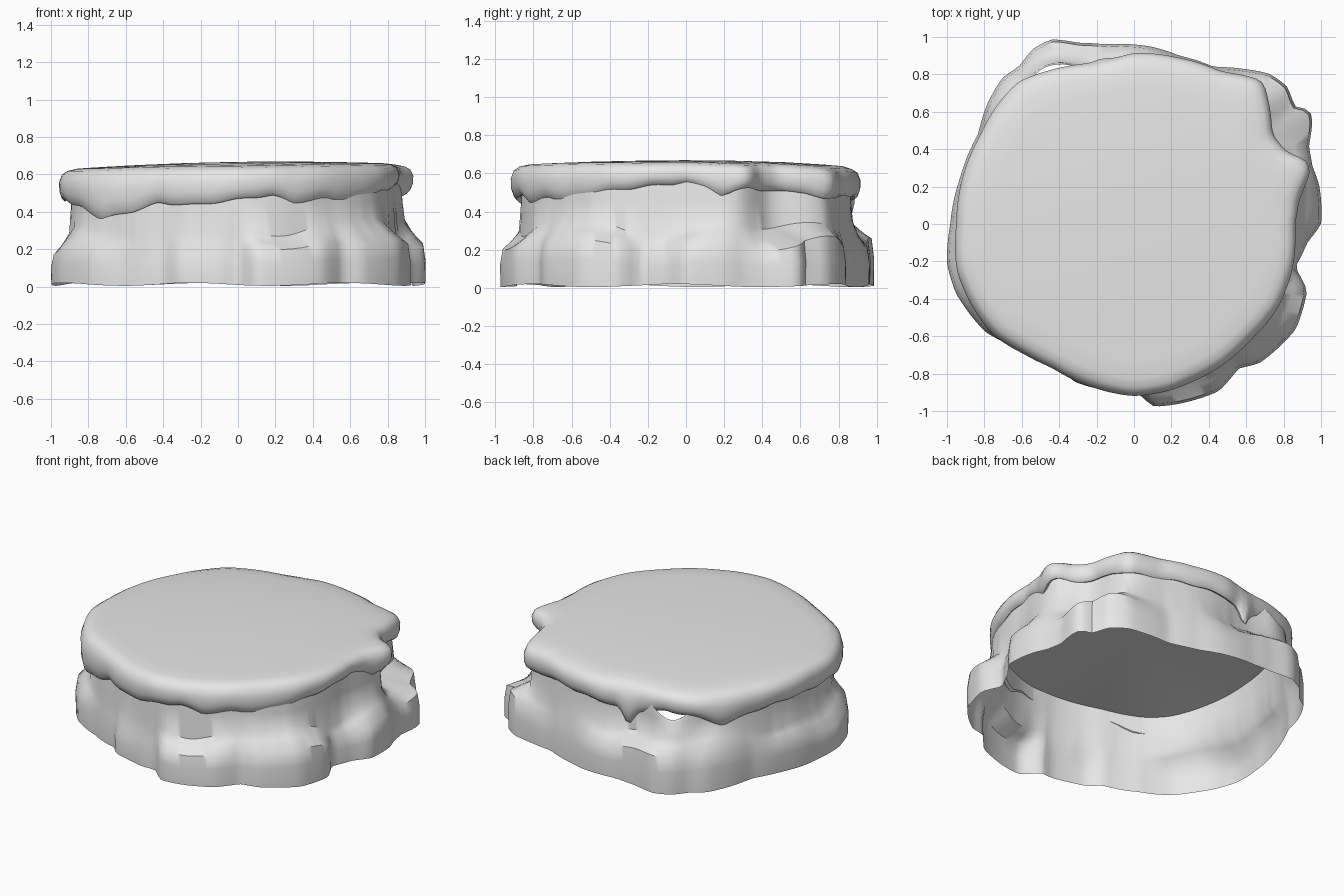
import bpy, bmesh, math, random
from mathutils import Vector

if "Cube" in bpy.data.objects:
    bpy.data.objects.remove(bpy.data.objects["Cube"])

random.seed(4)

grey = bpy.data.materials.new("stone grey")
grey.diffuse_color = (0.8, 0.8, 0.8, 1)
grey.use_nodes = True
grey.node_tree.nodes["Principled BSDF"].inputs["Base Color"].default_value = grey.diffuse_color

# rock outline: angle, radius at the foot, radius of the upper wall
ROCK = [(0, 1.0, .85), (12, 1.01, .9), (18, 1.0, .92), (24, 1.02, .88), (30, 1.1, .84),
        (33, 1.12, .84), (36, 1.06, .86), (42, 1.1, .93), (48, 1.08, .98), (54, 1.02, .95),
        (63, .94, .9), (75, .93, .88), (84, .95, .87), (99, .97, .85), (107, 1.01, .87),
        (114, 1.08, .95), (120, 1.08, .98), (126, 1.04, .96), (132, 1.05, .93), (141, 1.01, .92),
        (150, .96, .91), (165, .96, .89), (180, .98, .89), (192, 1.02, .9), (201, 1.02, .9),
        (216, .98, .9), (228, .9, .87), (243, .86, .83), (249, .9, .84), (264, .9, .86),
        (270, .88, .86), (276, .98, .87), (285, .99, .87), (297, 1.0, .87), (306, .95, .86),
        (312, 1.0, .87), (327, 1.03, .88), (339, .99, .86), (345, .89, .85), (354, .93, .84)]

# cap outline: angle, radius, height of its lower edge
CAP = [(0, .86, .55), (8, .89, .51), (12, .93, .485), (16, .98, .51), (20, .99, .52),
       (25, .9, .515), (33, .88, .505), (42, .97, .5), (48, 1.03, .46), (60, .94, .48),
       (75, .92, .48), (90, .915, .47), (97, .89, .45), (101, .905, .34), (105, .89, .44),
       (117, .93, .49), (129, .98, .47), (139, .97, .4), (150, .95, .45), (165, .95, .47),
       (180, .95, .46), (195, .98, .46), (208, .97, .42), (218, .96, .36), (230, .91, .4),
       (240, .885, .445), (255, .9, .435), (270, .92, .465), (282, .91, .49), (290, .9, .445),
       (303, .89, .47), (315, .88, .45), (330, .89, .5), (345, .88, .53)]


def sample(table, a, col):
    """Linear lookup around the closed outline."""
    rows = table + [(360,) + table[0][1:]]
    for p, q in zip(rows, rows[1:]):
        if p[0] <= a <= q[0]:
            t = (a - p[0]) / (q[0] - p[0])
            return p[col] + (q[col] - p[col]) * t


def smooth_sample(table, a, col, d):
    return sum(sample(table, (a + k * d) % 360, col) * w
               for k, w in ((-1, .25), (0, .5), (1, .25)))


def polar(a, r, z):
    return Vector((r * math.cos(math.radians(a)), r * math.sin(math.radians(a)), z))


def bump(a, centre, width):
    d = (a - centre + 180) % 360 - 180
    return math.exp(-(d / width) ** 2)


def loft(name, profile, n, top=None, bottom=None):
    """Skin the profile(angle) points around the axis, optionally closing both ends."""
    bm = bmesh.new()
    cols = [[bm.verts.new(p) for p in profile(360 * i / n)] for i in range(n)]
    for i in range(n):
        c, d = cols[i], cols[(i + 1) % n]
        for k in range(len(c) - 1):
            bm.faces.new((c[k], c[k + 1], d[k + 1], d[k]))
    if top:
        mid = bm.verts.new(top)
        for i in range(n):
            bm.faces.new((mid, cols[i][0], cols[(i + 1) % n][0]))
    if bottom:
        mid = bm.verts.new(bottom)
        for i in range(n):
            bm.faces.new((mid, cols[(i + 1) % n][-1], cols[i][-1]))
    me = bpy.data.meshes.new(name)
    bm.to_mesh(me)
    bm.free()
    me.materials.append(grey)
    ob = bpy.data.objects.new(name, me)
    bpy.context.collection.objects.link(ob)
    bpy.context.view_layer.objects.active = ob
    ob.select_set(True)
    bpy.ops.object.shade_smooth_by_angle(angle=math.radians(45))
    ob.select_set(False)
    return ob


# rock wall: bulging foot stones, a shoulder, then an upright upper band
def rock_profile(a):
    foot, up = smooth_sample(ROCK, a, 1, 1), smooth_sample(ROCK, a, 2, 3)
    t = math.radians(a)
    h = .2 + .02 * math.sin(5 * t + 1) + .015 * math.sin(11 * t)
    h += .08 * bump(a, 45, 14) + .08 * bump(a, 120, 25) + .07 * bump(a, 325, 14)
    w = .1 + .03 * math.sin(6 * t)                       # height of the shoulder slope
    base = .012 + .008 * math.sin(7 * t + 2)
    top = .585 - .13 * bump(a, 120, 9)
    j = random.uniform(-.003, .003)
    return [polar(a, foot, base), polar(a, foot + .002, h * .6), polar(a, foot - .012, h),
            polar(a, up + (foot - up) * .45 + j, h + w * .5), polar(a, up + .01 + j, h + w),
            polar(a, up, .45), polar(a, up - .01, top)][::-1]


loft("rock_wall", rock_profile, 180)


# soft cap with a rounded, dripping rim and a hollowed underside
def top_z(a, r):
    t = math.radians(a)
    return (.667 + .015 * r * math.cos(t) - .032 * r * r
            - .02 * max(0, math.sin(t)) * r ** 4)


def cap_profile(a):
    r, b = smooth_sample(CAP, a, 1, 2), smooth_sample(CAP, a, 2, 1)
    b += .005 * math.sin(math.radians(23 * a))
    pts = [polar(a, r * s, top_z(a, r * s)) for s in (.3, .6, .8, .9)]
    zt = top_z(a, r)
    for inset, f in ((.045, .97), (.016, .85), (0, .6), (.002, .3), (.015, .08),
                     (.03, 0), (.05, .06)):
        pts.append(polar(a, r - inset, b + (zt - b) * f))
    under = min(sample(ROCK, a, 2) + .004, r - .055)
    pts.append(polar(a, under, .575 - .06 * bump(a, 225, 30)))
    return pts


loft("soft_cap", cap_profile, 180, Vector((0, 0, .667)), Vector((0, 0, .585)))
